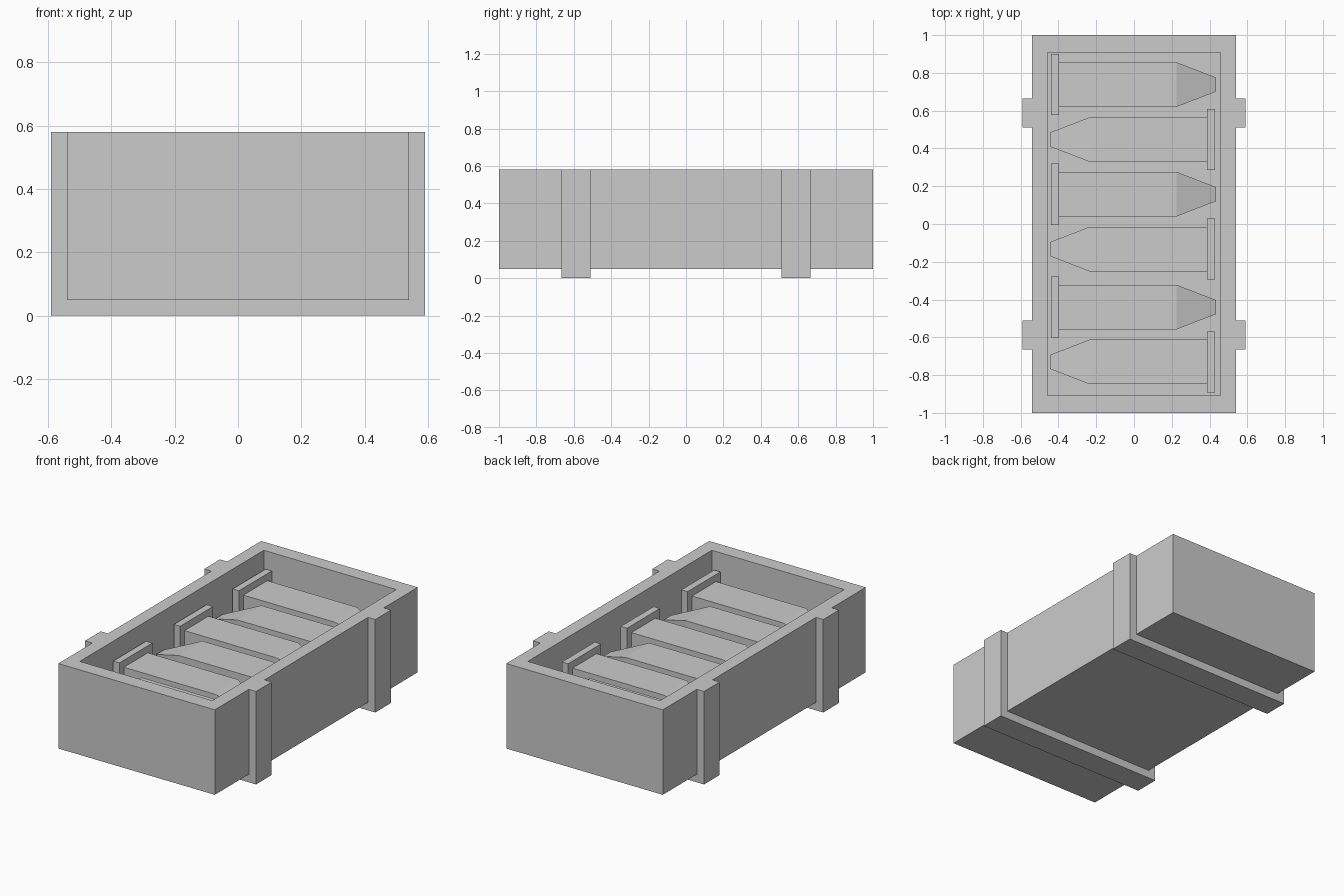
import bpy, bmesh

if "Cube" in bpy.data.objects:
    bpy.data.objects.remove(bpy.data.objects["Cube"])


def finish(bm, name):
    bmesh.ops.recalc_face_normals(bm, faces=bm.faces)
    mesh = bpy.data.meshes.new(name)
    bm.to_mesh(mesh)
    bm.free()
    obj = bpy.data.objects.new(name, mesh)
    bpy.context.collection.objects.link(obj)
    return obj


def loft(bm, rings):
    """Closed solid through equal-sized rings of points."""
    rings = [[bm.verts.new(p) for p in ring] for ring in rings]
    for a, b in zip(rings, rings[1:]):
        for i in range(len(a)):
            j = (i + 1) % len(a)
            bm.faces.new((a[i], a[j], b[j], b[i]))
    bm.faces.new(rings[0])
    bm.faces.new(rings[-1])


def square_x(x, y, z, h):
    return [(x, y - h, z - h), (x, y + h, z - h), (x, y + h, z + h), (x, y - h, z + h)]


def rect_z(hx, hy, z):
    return [(-hx, -hy, z), (hx, -hy, z), (hx, hy, z), (-hx, hy, z)]


TOP, BASE, FLOOR = 0.58, 0.05, 0.145

# Open crate: outside walls, rim, inside walls, floor
bm = bmesh.new()
loft(bm, [rect_z(0.54, 1.0, BASE), rect_z(0.54, 1.0, TOP),
          rect_z(0.457, 0.907, TOP), rect_z(0.457, 0.907, FLOOR)])
finish(bm, "crate")

# U-shaped straps wrapping the sides and bottom
profile = [(-0.59, TOP), (-0.59, 0), (0.59, 0), (0.59, TOP),
           (0.54, TOP), (0.54, BASE), (-0.54, BASE), (-0.54, TOP)]
for label, y0, y1 in (("front", -0.665, -0.51), ("back", 0.51, 0.665)):
    bm = bmesh.new()
    loft(bm, [[(x, y, z) for x, z in profile] for y in (y0, y1)])
    finish(bm, "strap_" + label)

# Six square shells in alternating directions: base flange, body, tapered tip
ZC = 0.308
for i, y in enumerate((0.738, 0.447, 0.158, -0.133, -0.44, -0.73)):
    d = 1 if i % 2 == 0 else -1
    shift = 0 if d > 0 else -0.01
    bm = bmesh.new()
    stations = ((-0.44, 0.162), (-0.397, 0.162), (-0.397, 0.118),
                (0.225, 0.118), (0.435, 0.037))
    loft(bm, [square_x(d * x + shift, y, ZC, h) for x, h in stations])
    finish(bm, f"shell_{i + 1}")
